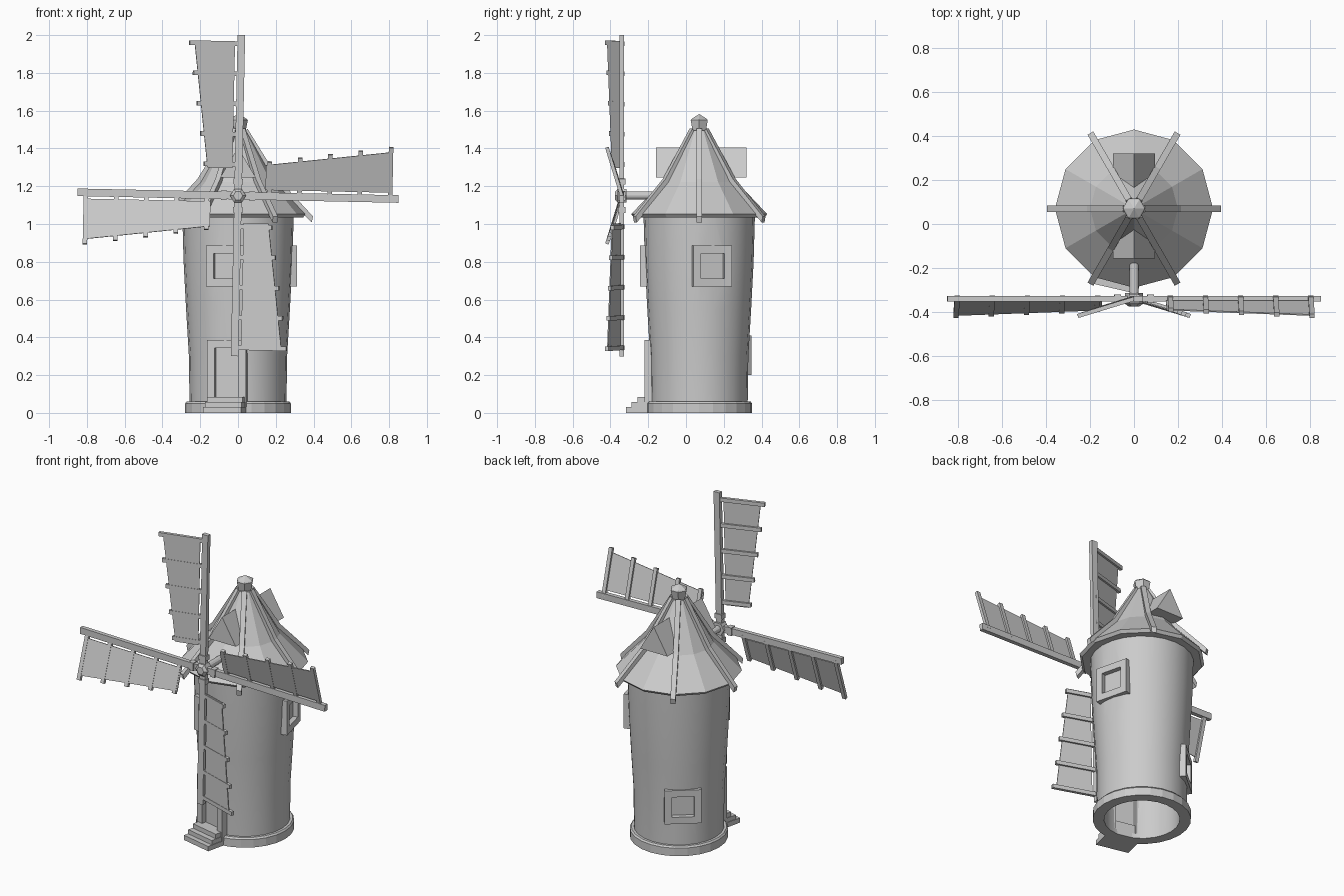
import bpy, bmesh
from math import radians, pi, sin, cos
from mathutils import Matrix, Vector

cube = bpy.data.objects.get("Cube")
if cube:
    bpy.data.objects.remove(cube, do_unlink=True)

grey = bpy.data.materials.new("plain_grey")
grey.use_nodes = True
grey.diffuse_color = (0.6, 0.6, 0.6, 1)
grey.node_tree.nodes["Principled BSDF"].inputs["Base Color"].default_value = (0.6, 0.6, 0.6, 1)

AXIS = Matrix.Translation((0, 0.07, 0))      # tower centre line
HUB = Matrix.Translation((0, -0.34, 1.15))   # sail hub


def finish(name, bm, matrix):
    bmesh.ops.remove_doubles(bm, verts=bm.verts, dist=1e-5)
    bmesh.ops.recalc_face_normals(bm, faces=bm.faces)
    bm.transform(matrix)
    mesh = bpy.data.meshes.new(name)
    bm.to_mesh(mesh)
    bm.free()
    mesh.materials.append(grey)
    obj = bpy.data.objects.new(name, mesh)
    bpy.context.collection.objects.link(obj)
    return obj


def box(name, lo, hi, matrix):
    lo, hi = Vector(lo), Vector(hi)
    bm = bmesh.new()
    bmesh.ops.create_cube(bm, size=1)
    for v in bm.verts:
        v.co = (lo + hi) / 2 + v.co * (hi - lo)
    return finish(name, bm, matrix)


def prism(name, points, depth, matrix):
    """Outline in local x/z, extruded along local y."""
    bm = bmesh.new()
    face = bm.faces.new([bm.verts.new((x, -depth / 2, z)) for x, z in points])
    new = bmesh.ops.extrude_face_region(bm, geom=[face])["geom"]
    bmesh.ops.translate(bm, vec=(0, depth, 0),
                        verts=[g for g in new if isinstance(g, bmesh.types.BMVert)])
    return finish(name, bm, matrix)


def lathe(name, profile, sides, matrix, closed=False):
    bm = bmesh.new()
    rings = []
    for i in range(sides):
        a = 2 * pi * i / sides
        rings.append([bm.verts.new((r * cos(a), r * sin(a), z)) for r, z in profile])
    bmesh.ops.remove_doubles(bm, verts=[], dist=0)
    n = len(profile)
    for i in range(sides):
        a, b = rings[i], rings[(i + 1) % sides]
        for j in range(n if closed else n - 1):
            k = (j + 1) % n
            quad = [a[j], b[j], b[k], a[k]]
            if profile[j][0] == 0:
                quad.remove(b[j])
            elif profile[k][0] == 0:
                quad.remove(b[k])
            bm.faces.new(quad)
    return finish(name, bm, matrix)


def facing(degrees):
    """Local +x points outward from the tower at this angle."""
    return AXIS @ Matrix.Rotation(radians(degrees), 4, "Z")


def cut(target, cutter):
    mod = target.modifiers.new("opening", "BOOLEAN")
    mod.operation, mod.solver, mod.object = "DIFFERENCE", "EXACT", cutter
    with bpy.context.temp_override(object=target, active_object=target):
        bpy.ops.object.modifier_apply(modifier=mod.name)
    bpy.data.objects.remove(cutter, do_unlink=True)


# Tower wall and base ring, hollow and open below
outer = [(0.256, 0), (0.26, 0.3), (0.275, 0.55), (0.288, 0.8), (0.295, 1.05)]
inner = [(r - 0.04, z) for r, z in reversed(outer)]
tower = lathe("tower_wall", outer + inner, 24, AXIS, closed=True)
lathe("base_ring", [(0.28, 0), (0.28, 0.05), (0.272, 0.06), (0.25, 0.06), (0.25, 0)],
      24, AXIS, closed=True)


def opening(name, angle, z0, z1, front, sill):
    """Hole in the wall with a raised frame and a recessed panel."""
    m, w, h, t = facing(angle), 0.105, 0.064, 0.042
    back = front - 0.07
    bottom = z0 + t if sill else z0
    cut(tower, box("cutter", (0.15, -h, bottom), (0.4, h, z1 - t), m))
    for side, lo, hi in (("right", -w, -h), ("left", h, w)):
        box(f"{name}_frame_{side}", (back, lo, z0), (front, hi, z1), m)
    box(f"{name}_frame_top", (back, -h, z1 - t), (front, h, z1), m)
    if sill:
        box(f"{name}_frame_sill", (back, -h, z0), (front, h, z0 + t), m)
    box(f"{name}_panel", (front - 0.05, -h, bottom), (front - 0.03, h, z1 - t), m)


opening("door", -103, 0.03, 0.385, 0.272, False)
opening("front_window", -103, 0.67, 0.885, 0.297, True)
opening("side_window", 14, 0.67, 0.885, 0.297, True)
opening("back_window", 130, 0.2, 0.41, 0.272, True)

bpy.ops.object.select_all(action="DESELECT")
tower.select_set(True)
bpy.context.view_layer.objects.active = tower
bpy.ops.object.shade_smooth_by_angle(angle=radians(30))

# Entrance steps
for i, (reach, top) in enumerate(((0.375, 0.03), (0.345, 0.057), (0.312, 0.085))):
    half = 0.103 - 0.003 * i
    box(f"step_{i + 1}", (0.21, -half, 0), (reach, half, top), facing(-103))

# Faceted roof with slight flare, ribs and finial
slope = [(0.36, 1.052), (0.2, 1.222), (0.045, 1.495)]
lathe("roof", [(0, 1.04), (0.345, 1.035)] + slope + [(0, 1.5)], 12, AXIS)
rib = [(0.39, 1.008), (0.2, 1.208), (0.035, 1.485),
       (0.05, 1.505), (0.215, 1.238), (0.397, 1.04)]
for i in range(6):
    prism(f"roof_rib_{i + 1}", rib, 0.03, facing(60 * i))
lathe("finial", [(0, 1.47), (0.036, 1.47), (0.052, 1.55), (0.046, 1.557), (0, 1.582)], 6, AXIS)

# Gabled dormers, front and back
for name, turn, reach in (("front_dormer", 0, 0.228), ("back_dormer", 180, 0.25)):
    m = AXIS @ Matrix.Rotation(radians(turn), 4, "Z") @ Matrix.Translation((0, -reach / 2 - 0.02, 0))
    prism(name, [(-0.095, 1.245), (0.095, 1.245), (0, 1.405)], reach - 0.04, m)

# Hub and shaft lying along y
lying = HUB @ Matrix.Rotation(radians(90), 4, "X")
lathe("hub", [(0, -0.025), (0.042, -0.025), (0.042, 0.022), (0.025, 0.035), (0, 0.035)], 6, lying)
lathe("shaft", [(0, 0.0), (0.021, 0.0), (0.021, -0.35), (0, -0.35)], 12, lying)

# Four pitched sails
for i in range(4):
    m = HUB @ Matrix.Rotation(radians(1.2 + 90 * i), 4, "Y")
    pitched = m @ Matrix.Rotation(radians(17), 4, "Z")
    box(f"sail_arm_{i + 1}", (-0.02, -0.013, 0.02), (0.02, 0.013, 0.85), m)
    box(f"sail_collar_{i + 1}", (-0.025, -0.019, 0.06), (0.025, 0.019, 0.09), m)
    prism(f"sail_cloth_{i + 1}",
          [(-0.035, 0.145), (-0.172, 0.145), (-0.258, 0.81), (-0.035, 0.81)], 0.006, pitched)
    for j in range(5):
        u = 0.165 + 0.16 * j
        length = 0.19 + 0.0235 * j
        box(f"sail_bar_{i + 1}_{j + 1}", (-length, -0.005, u - 0.012),
            (0, 0.014, u + 0.012), pitched)
